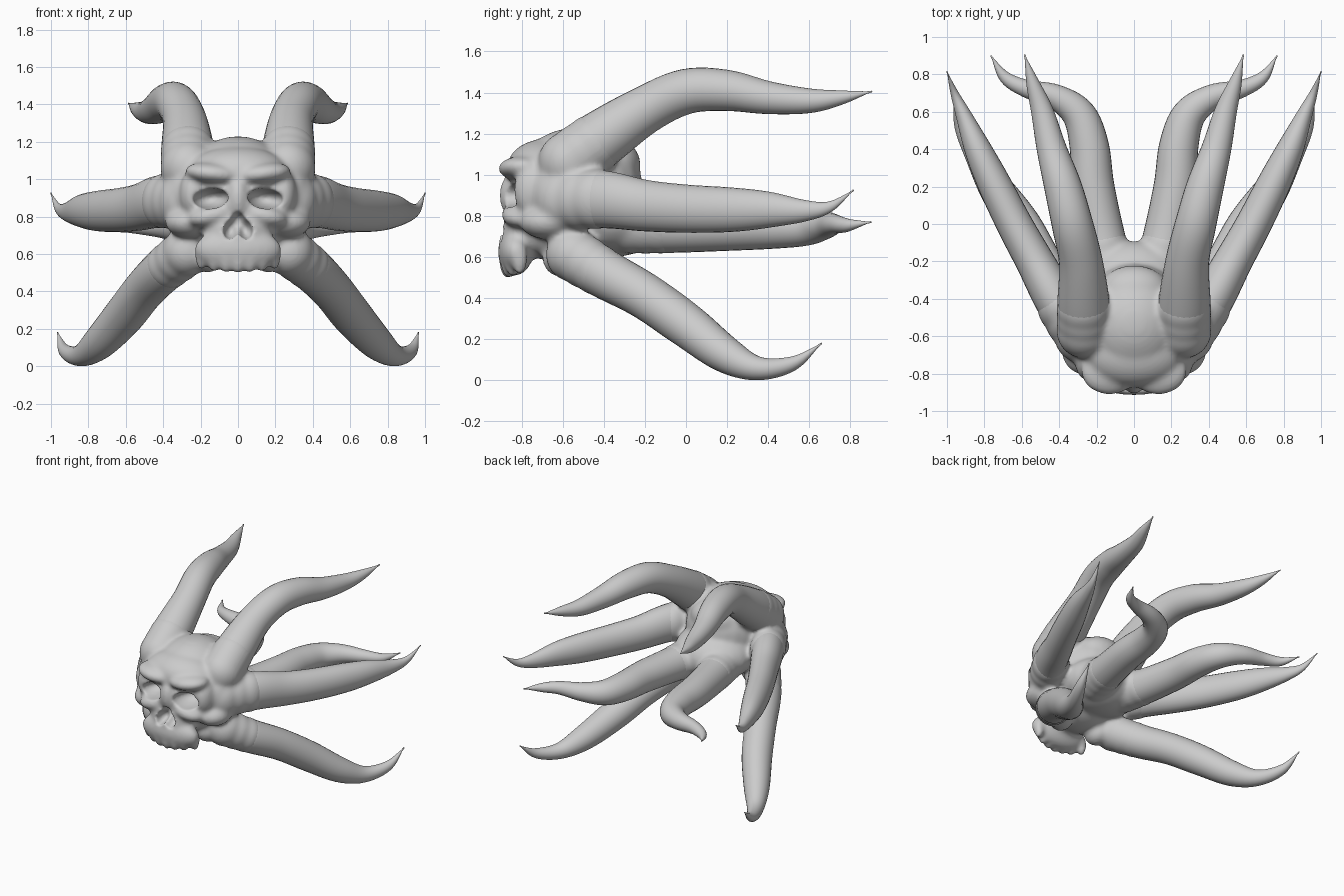
import bpy, bmesh, math
from mathutils import Vector, Matrix

if "Cube" in bpy.data.objects:
    bpy.data.objects.remove(bpy.data.objects["Cube"])


def finish(name, bm):
    me = bpy.data.meshes.new(name)
    bm.to_mesh(me)
    bm.free()
    for p in me.polygons:
        p.use_smooth = True
    ob = bpy.data.objects.new(name, me)
    bpy.context.collection.objects.link(ob)
    return ob


def blob(bm, c, r, tilt=0, both=False):
    """Ellipsoid, optionally rolled about y and mirrored across x."""
    for s in ((1, -1) if both else (1,)):
        m = (Matrix.Translation((c[0] * s, c[1], c[2]))
             @ Matrix.Rotation(math.radians(tilt * s), 4, 'Y')
             @ Matrix.Diagonal((*r, 1)))
        bmesh.ops.create_uvsphere(bm, u_segments=24, v_segments=16, radius=1, matrix=m)


def voxel(ob, size):
    m = ob.modifiers.new("fuse", 'REMESH')
    m.mode = 'VOXEL'
    m.voxel_size = size
    m.use_smooth_shade = True


def soften(ob, iterations):
    m = ob.modifiers.new("soften", 'SMOOTH')
    m.factor = .5
    m.iterations = iterations


def spline(pts, steps=6):
    """Catmull-Rom through tuples of any length."""
    p = [Vector(q) for q in pts]
    p = [2 * p[0] - p[1]] + p + [2 * p[-1] - p[-2]]
    out = []
    for i in range(1, len(p) - 2):
        a, b, c, d = p[i - 1:i + 3]
        for k in range(steps):
            t = k / steps
            out.append(0.5 * (2 * b + (c - a) * t + (2 * a - 5 * b + 4 * c - d) * t * t
                              + (3 * b - a - 3 * c + d) * t ** 3))
    return out + [p[-2]]


roots = []      # where the skull swells to meet each tentacle


def tentacle(name, path, wide=1.0, sides=28):
    """Tapered tube; path rows are x, y, z, radius. Mirrored to the left."""
    xyz = spline([q[:3] for q in path])
    rad = [max(v[0], 0.004) for v in spline([(q[3], 0) for q in path])]
    for i in (1, 3, 5):
        roots.append((xyz[i], rad[i] * 1.04, wide))
    for i in range(5):                      # narrow the hidden inner end
        rad[i] *= .6 + .08 * i
    bm = bmesh.new()
    rings = []
    for i, (c, r) in enumerate(zip(xyz, rad)):
        t = (xyz[min(i + 1, len(xyz) - 1)] - xyz[max(i - 1, 0)]).normalized()
        side = t.cross(Vector((0, 0, 1))).normalized()
        up = side.cross(t)
        rings.append([bm.verts.new(c + side * (r * wide * math.cos(a)) + up * (r * math.sin(a)))
                      for a in (math.tau * k / sides for k in range(sides))])
    for a, b in zip(rings, rings[1:]):
        for k in range(sides):
            n = (k + 1) % sides
            bm.faces.new((a[k], a[n], b[n], b[k]))
    bm.faces.new(rings[0][::-1])
    bm.faces.new(rings[-1])
    bmesh.ops.recalc_face_normals(bm, faces=bm.faces)
    ob = finish(name, bm)
    ob.modifiers.new("mirror", 'MIRROR').use_mirror_merge = False


# Four pairs of tentacles
tentacle("upper_tentacles", [
    (.265, -.60, 1.04, .145), (.27, -.42, 1.17, .14), (.285, -.2, 1.315, .117),
    (.33, 0, 1.405, .11), (.38, .2, 1.41, .10), (.44, .4, 1.375, .08),
    (.49, .6, 1.36, .06), (.54, .75, 1.375, .036), (.585, .905, 1.405, 0)])
tentacle("side_tentacles", [
    (.28, -.62, .88, .15), (.42, -.4, .88, .14), (.53, -.2, .85, .125),
    (.64, 0, .835, .117), (.75, .22, .83, .108), (.835, .4, .83, .088),
    (.91, .58, .825, .052), (.96, .7, .845, .026), (1.0, .815, .925, 0)], wide=.82)
tentacle("lower_tentacles", [
    (.25, -.58, .63, .13), (.39, -.4, .52, .12), (.50, -.2, .41, .112),
    (.61, 0, .27, .108), (.74, .19, .127, .09), (.84, .35, .058, .058),
    (.925, .52, .082, .035), (.965, .66, .18, 0)])
tentacle("rear_tentacles", [
    (.12, -.3, .76, .14), (.17, -.08, .745, .125), (.22, .2, .745, .115),
    (.24, .42, .745, .105), (.295, .585, .745, .09), (.42, .68, .755, .067),
    (.58, .725, .76, .047), (.69, .785, .755, .032), (.765, .9, .77, 0)])

# Skull: masses fused and softened together
bm = bmesh.new()
for c, r, wide in roots:                                    # tentacle roots
    blob(bm, c, (r * wide, r, r), 0, True)
blob(bm, (0, -.53, .94), (.30, .32, .29))                   # cranium
blob(bm, (0, -.68, 1.04), (.27, .19, .135))                 # forehead
blob(bm, (0, -.36, 1.05), (.19, .14, .13))                  # back crest
blob(bm, (0, -.36, .79), (.30, .27, .19))                   # rear body
blob(bm, (.13, -.79, 1.03), (.155, .125, .06), -6, True)    # brows
blob(bm, (0, -.71, .87), (.29, .175, .17))                  # face core
blob(bm, (.24, -.74, .92), (.075, .10, .13), 0, True)       # outer eye rims
blob(bm, (.29, -.60, .90), (.10, .15, .17), 0, True)        # temples
blob(bm, (.26, -.67, .77), (.13, .14, .085), 0, True)       # cheekbones
blob(bm, (.14, -.80, .805), (.13, .10, .06), 12, True)      # lower eye rims
blob(bm, (0, -.83, .90), (.06, .08, .12))                   # nose bridge
blob(bm, (0, -.77, .72), (.19, .14, .13))                   # muzzle
blob(bm, (0, -.83, .625), (.235, .085, .115))               # upper jaw
blob(bm, (0, -.60, .70), (.25, .20, .13))                   # palate
blob(bm, (.16, -.60, .59), (.08, .10, .09), 0, True)        # jaw hinges
for i in range(7):                                          # teeth
    x = -.195 + .065 * i
    blob(bm, (x, -.87 + 1.6 * x * x, .575 + .5 * x * x), (.036, .04, .085))
skull = finish("skull", bm)
voxel(skull, .012)
soften(skull, 16)

# Eye sockets and nose opening
bm = bmesh.new()
blob(bm, (.148, -.87, .897), (.098, .16, .056), 5, True)
blob(bm, (.036, -.92, .735), (.042, .12, .06), -22, True)
blob(bm, (0, -.92, .775), (.042, .12, .055))
cutter = finish("socket_cutter", bm)
voxel(cutter, .01)
cutter.hide_render = True
cutter.display_type = 'WIRE'

cut = skull.modifiers.new("sockets", 'BOOLEAN')
cut.operation = 'DIFFERENCE'
cut.object = cutter
voxel(skull, .011)
soften(skull, 3)
